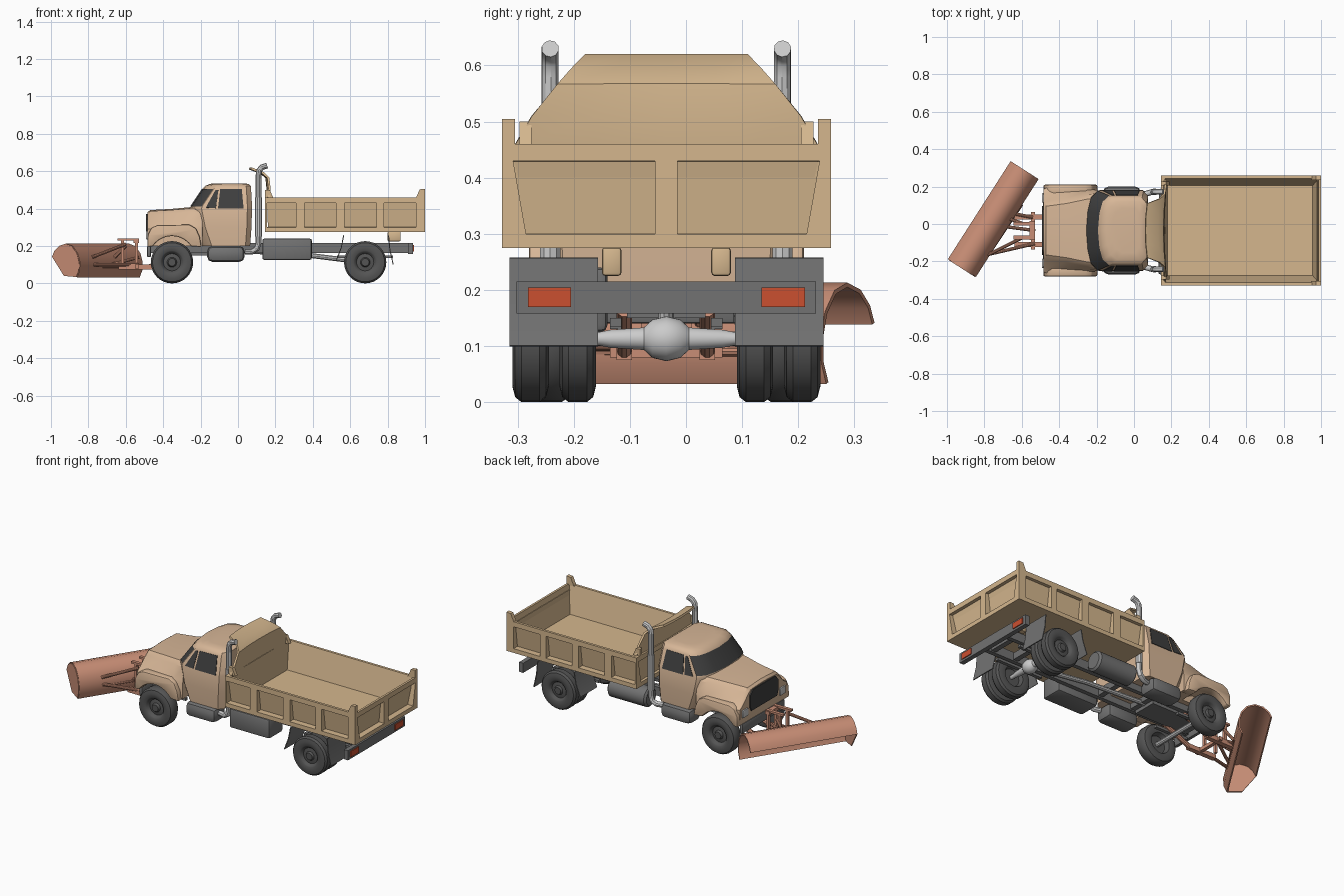
import bpy, bmesh, math
from mathutils import Vector, Matrix

if "Cube" in bpy.data.objects:
    bpy.data.objects.remove(bpy.data.objects["Cube"])

C = -0.035  # truck centre line in y; everything is built about y = 0 and shifted at the end

def mat(name, r, g, b):
    m = bpy.data.materials.new(name)
    m.diffuse_color = (r, g, b, 1)
    m.use_nodes = True
    m.node_tree.nodes["Principled BSDF"].inputs["Base Color"].default_value = m.diffuse_color
    return m

TAN = mat("bed_tan", .66, .47, .27)
CAB = mat("cab_tan", .68, .47, .31)
RUST = mat("plow_orange", .58, .27, .18)
DARK = mat("dark_grey", .09, .09, .09)
GREY = mat("mid_grey", .17, .17, .17)
GLASS = mat("glass", .05, .05, .05)
RED = mat("lamp_red", .6, .08, .03)

def mesh(name, verts, faces, m=None):
    me = bpy.data.meshes.new(name)
    bm = bmesh.new()
    vs = [bm.verts.new(v) for v in verts]
    for f in faces:
        bm.faces.new([vs[i] for i in f])
    bmesh.ops.recalc_face_normals(bm, faces=bm.faces)
    bm.to_mesh(me)
    bm.free()
    o = bpy.data.objects.new(name, me)
    bpy.context.collection.objects.link(o)
    if m:
        me.materials.append(m)
    return o

def loft(name, rings, m=None, closed=True, caps=True):
    n = len(rings[0])
    faces = [(k*n+i, k*n+(i+1) % n, (k+1)*n+(i+1) % n, (k+1)*n+i)
             for k in range(len(rings)-1) for i in range(n if closed else n-1)]
    if caps:
        faces += [tuple(range(n)), tuple((len(rings)-1)*n+i for i in range(n))]
    return mesh(name, [p for r in rings for p in r], faces, m)

def bevel(o, w, seg=2):
    b = o.modifiers.new("bevel", 'BEVEL')
    b.width, b.segments, b.limit_method = w, seg, 'ANGLE'
    return o

def solid(o, t):
    s = o.modifiers.new("solid", 'SOLIDIFY')
    s.thickness, s.offset = t, 0
    return o

def box(name, x, y, z, m=None, bev=0):
    o = loft(name, [[(x[0], y[0], k), (x[1], y[0], k), (x[1], y[1], k), (x[0], y[1], k)] for k in z], m)
    return bevel(o, bev) if bev else o

def side_prism(name, prof, y0, y1, m=None):   # (x, z) profile along y
    return loft(name, [[(x, y, z) for x, z in prof] for y in (y0, y1)], m)

def lathe(name, prof, loc, axis='Y', flip=1, m=None, n=32):  # (radius, offset) profile
    rings = []
    for r, h in prof:
        ring = []
        for i in range(n):
            a = 2*math.pi*i/n
            c, s = max(r, .0005)*math.cos(a), max(r, .0005)*math.sin(a)
            ring.append(Vector(loc) + Vector((c, h*flip, s) if axis == 'Y' else (h*flip, c, s)))
        rings.append(ring)
    return loft(name, rings, m)

def tube(name, pts, r, m=None, caps=True):
    cu = bpy.data.curves.new(name, 'CURVE')
    cu.dimensions, cu.bevel_depth, cu.bevel_resolution, cu.use_fill_caps = '3D', r, 3, caps
    sp = cu.splines.new('POLY')
    sp.points.add(len(pts)-1)
    for p, q in zip(sp.points, pts):
        p.co = (*q, 1)
    o = bpy.data.objects.new(name, cu)
    bpy.context.collection.objects.link(o)
    if m:
        cu.materials.append(m)

def sym(half):  # half outline from centre to centre, mirrored in y
    return half + [(p[0], -p[1], *p[2:]) for p in reversed(half) if abs(p[1]) > 1e-6]

# dump bed: one tub with recessed outer wall
def rect(z, h, xa, xb):
    return [(xa, -h, z), (xb, -h, z), (xb, h, z), (xa, h, z)]
loft("dump_bed", [rect(.275, .293, .145, 1), rect(.30, .293, .145, 1), rect(.301, .258, .16, .965),
                  rect(.429, .275, .155, .978), rect(.43, .293, .145, 1), rect(.46, .293, .145, 1),
                  rect(.46, .278, .165, .987), rect(.30, .24, .18, .955)], TAN)
for s in (1, -1):
    for a, b in ((.145, .155), (.31, .355), (.525, .57), (.74, .78), (.952, 1)):
        prof = [(.25, .3), (.293, .3), (.293, .43), (.273, .43)]
        loft("bed_side_post", [[(x, s*y, z) for y, z in prof] for x in (a, b)], TAN)
    side_prism("bed_rear_corner", [(.95, .455), (.972, .503), (1, .505), (1, .455)], s*.27, s*.293, TAN)
    side_prism("bed_front_corner", [(.145, .455), (.145, .50), (.17, .50), (.19, .455)], s*.262, s*.24, TAN)
    box("bed_hinge_bracket", (.8, .87), (s*.08, s*.115), (.225, .276), TAN, .006)
for a, b in ((-.293, -.275), (-.02, .02), (.275, .293)):
    side_prism("bed_rear_post", [(.96, .3), (1, .3), (1, .43), (.98, .43)], a, b, TAN)

# cab guard curving forward over the cab
guard = [(.155, .455, .272), (.158, .51, .24), (.152, .565, .195), (.125, .59, .17), (.06, .615, .145)]
solid(loft("cab_guard", [[(x + .01*abs(t)**2, h*t, z) for t in (-1, -.5, 0, .5, 1)] for x, z, h in guard],
           TAN, closed=False, caps=False), .012)

# cab: stacked horizontal outlines with a bowed front
levels = [(.2, -.2, .065, .212), (.30, -.235, .072, .217), (.40, -.255, .075, .214), (.415, -.25, .075, .21),
          (.505, -.19, .07, .185), (.522, -.175, .068, .175), (.532, -.15, .055, .155), (.535, -.12, .03, .12)]
def outline(z, xf, xb, h, off=0):
    return [(xf-off, 0, z), (xf+.008-off, .5*h, z), (xf+.025-off, .83*h, z), (xf+.06-off*.7, h+off*.7, z)]
loft("cab", [sym(outline(*l)+[(l[2]-.025, l[3], l[0]), (l[2], l[3]-.03, l[0]), (l[2], 0, l[0])])
             for l in levels], CAB)
def strip(l):
    p = outline(*l, off=.003)
    return [(x, -y, z) for x, y, z in reversed(p[1:])] + p
loft("windshield", [strip((.412, -.252, 0, .211)), strip((.505, -.19, 0, .185))], GLASS, closed=False, caps=False)
def cab_y(z):
    return .2125 if z < .415 else .2125 - .0275*(z-.413)/.09
for s in (1, -1):
    for nm, pts in (("vent_window", ((-.172, .405), (-.118, .402), (-.105, .5), (-.12, .5))),
                    ("door_window", ((-.107, .4), (.03, .4), (.02, .505), (-.095, .503)))):
        side = [(x, s*(cab_y(z)+.004), z) for x, z in pts]
        solid(mesh(nm, side, [(0, 1, 2, 3)], GLASS), .003)

# hood and front fenders, with wheel wells cut out
def hood(x, dz, a, b, c):
    return sym([(x, 0, .392+dz), (x, a, .386+dz), (x, a+.025, .366+dz), (x, b, .31), (x, c, .29), (x, c, .2), (x, 0, .2)])
body = loft("hood", [hood(-.484, -.012, .12, .19, .22), hood(-.47, 0, .13, .2, .228), hood(-.36, .006, .145, .208, .23),
                     hood(-.25, .016, .168, .215, .225), hood(-.19, .018, .175, .21, .214)], CAB)
for s in (1, -1):
    cut = lathe("wheel_well_cutter", [(.128, .13), (.128, .4)], (-.353, 0, .125), flip=s)
    cut.hide_render = True
    bo = body.modifiers.new("well", 'BOOLEAN')
    bo.object, bo.solver = cut, 'EXACT'
    arch = [(-.485, .195), (-.482, .26), (-.462, .298), (-.43, .312), (-.26, .314), (-.225, .295), (-.205, .25), (-.195, .195)]
    arch += [(-.353+.125*math.cos(a), .125+.128*math.sin(a)) for a in [.6+i*(math.pi-1.2)/10 for i in range(11)]]
    bevel(side_prism("fender_flare", arch, s*.19, s*.245, CAB), .008)
    box("headlight", (-.492, -.48), (s*.15, s*.2), (.235, .28), None, .004)

# grille and bumper
gr = [(-.12, .25), (.12, .25), (.132, .28), (.13, .345), (.105, .372), (-.105, .372), (-.13, .345), (-.132, .28)]
loft("grille", [[(x, y, z) for y, z in gr] for x in (-.491, -.47)], GLASS)
box("front_bumper", (-.487, -.465), (-.2, .2), (.14, .2), GREY, .008)

# chassis
for s in (1, -1):
    box("frame_rail", (-.47, .92), (s*.075, s*.1), (.163, .215), GREY)
for x in (-.1, .12, .45, .7, .85):
    box("cross_member", (x, x+.03), (-.08, .08), (.17, .21), GREY)
box("engine_block", (-.44, -.1), (-.07, .07), (.15, .3), GREY)
box("rear_bumper", (.908, .935), (-.267, .267), (.158, .215), GREY)
box("side_box", (.13, .395), (-.235, -.105), (.125, .24), GREY, .012)
lathe("air_tank", [(.045, .135), (.057, .145), (.057, .38), (.045, .39)], (0, .17, .182), 'X', m=GREY)
tube("drive_shaft", [(-.1, 0, .18), (.3, 0, .16), (.66, 0, .115)], .014)

for s in (1, -1):
    box("tail_lamp", (.93, .94), (s*.17, s*.247), (.17, .204), RED)
    box("fuel_tank", (-.165, .035), (s*.12, s*.235), (.115, .2), GREY, .028)
    # exhaust stack with a swept tip
    tube("exhaust_stack", [(.04, s*.19, .17), (.075, s*.2, .17), (.1, s*.207, .185), (.11, s*.207, .215),
                           (.11, s*.207, .58), (.114, s*.207, .605), (.128, s*.207, .621), (.156, s*.207, .63)], .0155)
    tube("exhaust_muffler", [(.11, s*.207, .25), (.11, s*.207, .46)], .019)
    # mud flaps
    for nm, pts in (("front_mud_flap", ((.565, .257), (.552, .19), (.525, .12))),
                    ("rear_mud_flap", ((.805, .257), (.812, .18), (.83, .10)))):
        solid(loft(nm, [[(x, s*y, z) for y in (.122, .28)] for x, z in pts], GREY, closed=False, caps=False), .005)

# wheels
tire = [(0, .034), (.02, .034), (.026, .02), (.046, .016), (.056, .032), (.062, .036), (.085, .04), (.104, .034),
        (.113, .02), (.113, -.02), (.104, -.034), (.085, -.04), (.06, -.036), (.05, -.01), (0, -.01)]
for s in (1, -1):
    lathe("front_wheel", tire, (-.353, s*.207, .113), flip=s, m=DARK)
    rear = [(r, h*.81) for r, h in tire]
    lathe("rear_outer_wheel", rear, (.68, s*.242, .113), flip=s, m=DARK)
    lathe("rear_inner_wheel", rear, (.68, s*.158, .113), flip=s, m=DARK)

# axles
lathe("rear_axle", [(.012, -.24), (.012, -.12), (.016, -.1), (.02, -.04), (.034, -.025), (.04, 0), (.034, .025), (.02, .04),
                    (.016, .1), (.012, .12), (.012, .24)], (.68, 0, .113))
tube("front_axle", [(-.353, -.2, .113), (-.353, .2, .113)], .014)
for s in (1, -1):
    box("leaf_spring", (.53, .83), (s*.08, s*.1), (.135, .15), GREY)
    box("front_spring", (-.46, -.25), (s*.08, s*.1), (.13, .145), GREY)

# plow blade: curved section swept along an angled line
n = Vector((-.842, .54, 0))
ends = [Vector((-.845, -.283-C, 0)), Vector((-.51, .24-C, 0))]
prof = [(.174, .14), (.16, .17), (.13, .197), (.088, .209), (.048, .196), (.018, .16), (.004, .115), (.006, .07), (.022, .034)]
def sect(e, pr):
    return [e + n*d + Vector((0, 0, z)) for d, z in pr]
solid(loft("plow_blade", [sect(e, prof) for e in ends], RUST, closed=False, caps=False), .008)
plate = sect(ends[0], prof + [(.1, .04)])
solid(mesh("blade_end_plate", plate, [tuple(range(len(plate)))], RUST), .006)

# plow push frame
for y in (-.075, .073):
    box("plow_arm", (-.64, -.46), (y-.014, y+.014), (.075, .1), RUST)
    tube("plow_arm_brace", [(-.47, y, .09), (-.3, y, .165)], .014, RUST)
    box("lift_post", (-.55, -.535), (y*.5-.008, y*.5+.008), (.08, .235), RUST)
    box("lift_mast", (-.625, -.61), (y*.5-.008, y*.5+.008), (.09, .235), RUST)
    box("lift_top_bar", (-.645, -.53), (y*.5-.01, y*.5+.01), (.228, .24), RUST)
box("lift_cross_bar", (-.55, -.53), (-.1, .1), (.08, .1), RUST)
box("lift_head", (-.56, -.53), (-.05, .05), (.215, .235), RUST)
for a, b in (((-.53, -.07, .1), (-.79, -.13, .1)), ((-.54, .07, .1), (-.64, .09, .1)),
             ((-.6, -.04, .21), (-.78, -.13, .14)), ((-.6, .04, .2), (-.66, .06, .14)),
             ((-.53, 0, .14), (-.68, .02, .1)), ((-.78, -.13, .09), (-.6, .14, .09))):
    tube("plow_strut", [a, b], .009, RUST)

# apply modifiers, shade, shift to the truck centre line
objs = list(bpy.context.scene.objects)
bpy.ops.object.select_all(action='DESELECT')
keep = [o for o in objs if not o.name.startswith("wheel_well_cutter")]
for o in keep:
    o.select_set(True)
bpy.context.view_layer.objects.active = body
bpy.ops.object.convert(target='MESH')
bpy.ops.object.shade_smooth_by_angle(angle=math.radians(35))
for o in list(bpy.context.scene.objects):
    if o.name.startswith("wheel_well_cutter"):
        bpy.data.objects.remove(o)
    else:
        o.location.y += C
